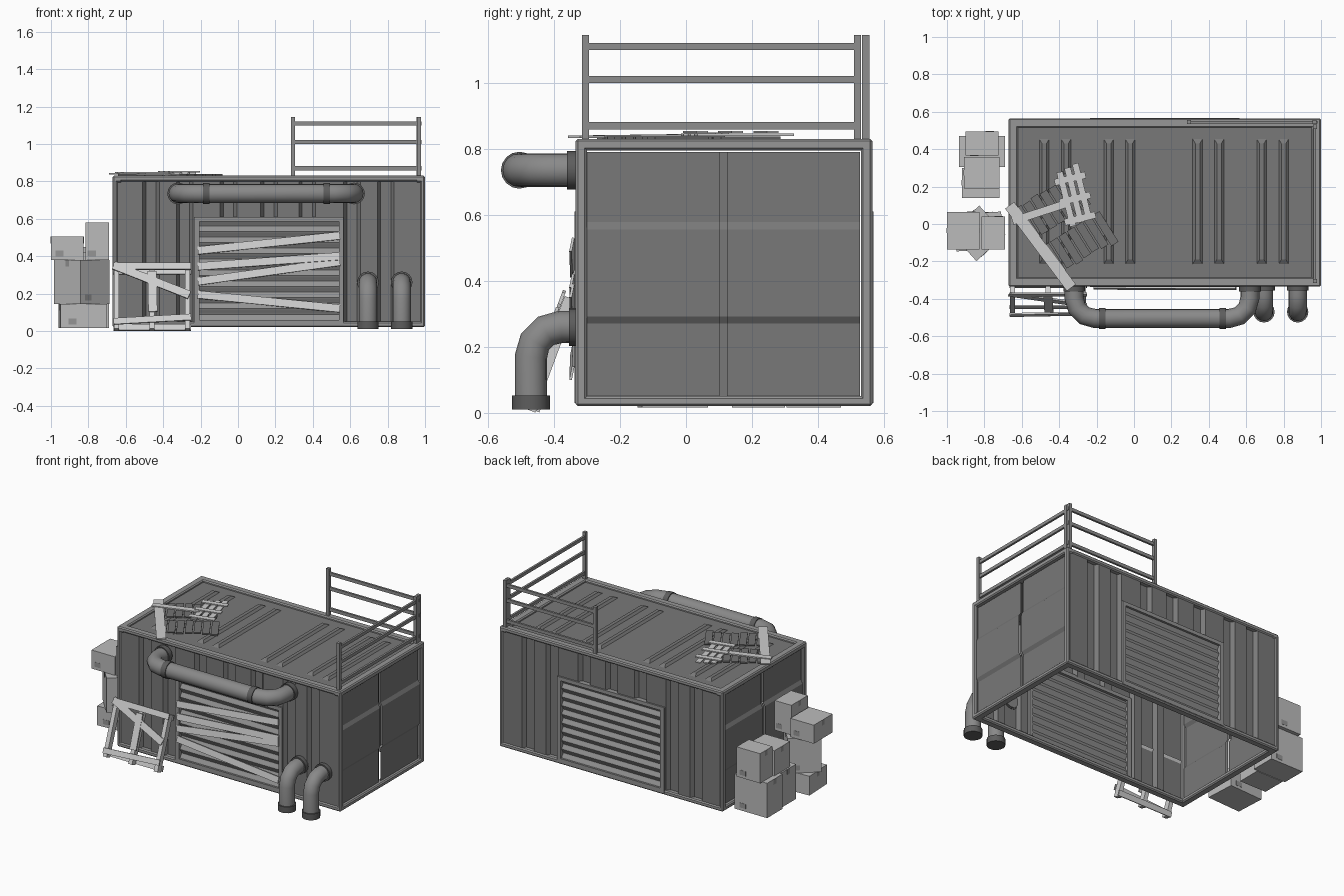
import bpy, bmesh, math, random
from mathutils import Vector as V, Matrix

if "Cube" in bpy.data.objects:
    bpy.data.objects.remove(bpy.data.objects["Cube"])

random.seed(4)
YC = 0.115  # middle of the container in y
XC = 0.165  # middle of the container in x


def material(name, v):
    m = bpy.data.materials.new(name)
    m.diffuse_color = (v, v, v, 1)
    m.use_nodes = True
    m.node_tree.nodes["Principled BSDF"].inputs["Base Color"].default_value = m.diffuse_color
    return m


WALL = material("wall grey", 0.19)
FRAME = material("frame grey", 0.31)
DOOR = material("shutter grey", 0.29)
PIPE = material("pipe grey", 0.25)
COLLAR = material("collar dark grey", 0.11)
RAIL = material("railing grey", 0.27)
WOOD = material("pale wood", 0.62)
OLDWOOD = material("dark wood", 0.17)
BOX = material("carton", 0.50)
LABEL = material("carton label", 0.30)


def finish(name, mat, bm, bevel=0, smooth=False):
    me = bpy.data.meshes.new(name)
    bm.to_mesh(me)
    bm.free()
    ob = bpy.data.objects.new(name, me)
    bpy.context.collection.objects.link(ob)
    me.materials.append(mat)
    if bevel:
        b = ob.modifiers.new("bevel", 'BEVEL')
        b.width, b.segments = bevel, 1
    if smooth:
        bpy.context.view_layer.objects.active = ob
        ob.select_set(True)
        bpy.ops.object.shade_smooth_by_angle(angle=math.radians(40))
        ob.select_set(False)
    return ob


def add_box(bm, c, s, rot=None):
    m = Matrix.Translation(c) @ (rot or Matrix()) @ Matrix.Diagonal((*s, 1))
    bmesh.ops.create_cube(bm, size=1, matrix=m)


def span(bm, lo, hi):
    lo, hi = V(lo), V(hi)
    add_box(bm, (lo + hi) / 2, hi - lo)


def plank(bm, a, b, w, t, n):
    a, b, n = V(a), V(b), V(n)
    x = (b - a).normalized()
    y = n.cross(x).normalized()
    rot = Matrix((x, y, x.cross(y))).transposed().to_4x4()
    add_box(bm, (a + b) / 2, ((b - a).length, w, t), rot)


def strip(bm, profile, d, flip=False):
    """Open profile swept along the vector d."""
    d = V(d)
    lo = [bm.verts.new(p) for p in profile]
    hi = [bm.verts.new(V(p) + d) for p in profile]
    for i in range(len(lo) - 1):
        q = [lo[i], lo[i + 1], hi[i + 1], hi[i]]
        bm.faces.new(q[::-1] if flip else q)


# container frame
bm = bmesh.new()
for y, s in ((-0.335, 1), (0.565, -1)):
    ys = sorted((y, y + s * 0.05))
    span(bm, (-0.67, ys[0], 0.80), (1, ys[1], 0.83))
    span(bm, (-0.67, ys[0], 0.02), (1, ys[1], 0.05))
for x, s in ((-0.67, 1), (1, -1)):
    xs = sorted((x, x + s * 0.05))
    span(bm, (xs[0], -0.335, 0.795), (xs[1], 0.565, 0.83))
    span(bm, (xs[0], -0.335, 0.02), (xs[1], 0.565, 0.05))
    xs = sorted((x, x + s * 0.025))
    for y in (-0.335, 0.53):
        span(bm, (xs[0], y, 0.02), (xs[1], y + 0.035, 0.83))
finish("container_frame", FRAME, bm, 0.007)

# corrugated long walls, shutters and shutter surrounds
bw, bd, bf = bmesh.new(), bmesh.new(), bmesh.new()
for s in (-1, 1):
    def Y(v):
        return YC + s * v

    def wall(x0, x1, z0, z1, grooves):
        pts = [(x0, Y(0.443), z0)]
        for g in grooves:
            for dx, v in ((-0.045, 0.443), (-0.027, 0.418), (0.027, 0.418), (0.045, 0.443)):
                pts.append((g + dx, Y(v), z0))
        pts.append((x1, Y(0.443), z0))
        strip(bw, pts, (0, 0, z1 - z0), s > 0)

    wall(-0.65, -0.23, 0.04, 0.81, (-0.465, -0.285))
    wall(0.56, 0.98, 0.04, 0.81, (0.61, 0.79))
    wall(-0.23, 0.56, 0.6, 0.81, (-0.05, 0.165, 0.37))
    n = 54
    prof = [(-0.205, Y(0.432 + 0.008 * math.cos(2 * math.pi * 9 * i / n)), 0.06 + 0.53 * i / n) for i in range(n + 1)]
    strip(bd, prof, (0.745, 0, 0), s < 0)
    ys = sorted((Y(0.42), Y(0.453)))
    for x0, x1, z0, z1 in ((-0.235, -0.205, 0.03, 0.61), (0.54, 0.565, 0.03, 0.61),
                           (-0.205, 0.54, 0.585, 0.61), (-0.205, 0.54, 0.03, 0.06)):
        span(bf, (x0, ys[0], z0), (x1, ys[1], z1))
finish("corrugated_walls", WALL, bw)
finish("roller_shutters", DOOR, bd, smooth=True)
finish("shutter_surrounds", DOOR, bf)

# roof sheet with raised ribs
bm = bmesh.new()
span(bm, (-0.63, -0.295, 0.803), (0.96, 0.525, 0.815))
for x in (-0.48, -0.363, -0.135, -0.02, 0.34, 0.455, 0.683, 0.80):
    rings = []
    for w, e, z in ((0.027, 0, 0.814), (0.012, 0.025, 0.828)):
        rings.append([bm.verts.new((x + a * w, 0.12 + b * (0.335 - e), z))
                      for a, b in ((-1, -1), (1, -1), (1, 1), (-1, 1))])
    bm.faces.new(rings[1])
    for i in range(4):
        j = (i + 1) % 4
        bm.faces.new((rings[0][i], rings[0][j], rings[1][j], rings[1][i]))
finish("roof", WALL, bm)

# end doors: two leaves each, with a raised middle band
bm = bmesh.new()
for s in (-1, 1):
    def leaf(y0, y1, off):
        prof = [(XC + s * (v - off), y0, z) for v, z in
                ((0.812, 0.05), (0.812, 0.27), (0.826, 0.292), (0.826, 0.556), (0.812, 0.578), (0.812, 0.79))]
        strip(bm, prof, (0, y1 - y0, 0), s > 0)
    leaf(-0.302, 0.102, 0)
    leaf(0.124, 0.527, 0)
    leaf(0.10, 0.126, 0.012)
finish("end_doors", WALL, bm)

# roof railing
bm = bmesh.new()
for x, y in ((0.295, 0.545), (0.965, 0.545), (0.967, 0.52), (0.967, -0.305)):
    add_box(bm, (x, y, 0.985), (0.022, 0.022, 0.32))
for z in (0.87, 1.01, 1.11):
    add_box(bm, (0.635, 0.545, z), (0.69, 0.014, 0.022))
    add_box(bm, (0.967, 0.11, z), (0.014, 0.84, 0.022))
finish("roof_railing", RAIL, bm)


def bend(p, a, b, r, n=3):
    """Points of a quarter bend at corner p, arriving from side a, leaving to side b."""
    p, a, b = V(p), V(a), V(b)
    return [p + a * r * (1 - math.sin(t)) + b * r * (1 - math.cos(t))
            for t in (math.pi / 2 * i / n for i in range(n + 1))]


def tube(name, pts, r, mat):
    cu = bpy.data.curves.new(name, 'CURVE')
    cu.dimensions, cu.bevel_depth, cu.bevel_resolution, cu.use_fill_caps = '3D', r, 6, True
    sp = cu.splines.new('POLY')
    sp.points.add(len(pts) - 1)
    for q, p in zip(sp.points, pts):
        q.co = (*p, 1)
    ob = bpy.data.objects.new(name, cu)
    bpy.context.collection.objects.link(ob)
    cu.materials.append(mat)
    bpy.context.view_layer.objects.active = ob
    ob.select_set(True)
    bpy.ops.object.convert(target='MESH')
    bpy.ops.object.shade_smooth_by_angle(angle=math.radians(40))
    bpy.context.object.select_set(False)


# long upper pipe with collars
L, R, PY, PZ = -0.32, 0.62, -0.505, 0.735
tube("upper_pipe", [V((L, -0.32, PZ))] + bend((L, PY, PZ), (0, 1, 0), (1, 0, 0), 0.11)
     + bend((R, PY, PZ), (-1, 0, 0), (0, 1, 0), 0.11) + [V((R, -0.32, PZ))], 0.051, PIPE)
for x in (-0.17, 0.475):
    tube("pipe_collar", [(x - 0.018, PY, PZ), (x + 0.018, PY, PZ)], 0.056, COLLAR)
for x in (L, R):
    tube("pipe_flange", [(x, -0.36, PZ), (x, -0.325, PZ)], 0.058, COLLAR)
# two down pipes
for x in (0.695, 0.875):
    tube("down_pipe", [V((x, -0.32, 0.26))] + bend((x, -0.47, 0.26), (0, 1, 0), (0, 0, -1), 0.09)
         + [V((x, -0.47, 0.02))], 0.049, PIPE)
    tube("down_pipe_cap", [(x, -0.47, 0.01), (x, -0.47, 0.052)], 0.057, COLLAR)
    tube("down_pipe_flange", [(x, -0.355, 0.26), (x, -0.325, 0.26)], 0.058, COLLAR)

# planks nailed over the front shutter
bm = bmesh.new()
for z0, z1 in ((0.43, 0.51), (0.345, 0.40), (0.265, 0.37), (0.195, 0.12)):
    plank(bm, (-0.215, -0.343, z0), (0.545, -0.346, z1), 0.042, 0.008, (0, -1, 0.2))
finish("shutter_planks", WOOD, bm)

# broken pallet leaning against the front
UP = V((0, 0.13, 0.35)).normalized()
OUT = V((0, -0.35, 0.13)).normalized()


def lean(x, v, o=0.0):
    return V((x, -0.478, 0.0)) + UP * v + OUT * o


bm = bmesh.new()
for x in (-0.65, -0.46, -0.27):
    plank(bm, lean(x, 0.008), lean(x, 0.37), 0.028, 0.04, OUT)
for x0, v0, x1, v1, w in ((-0.665, 0.36, -0.25, 0.36, 0.038), (-0.665, 0.045, -0.25, 0.07, 0.035),
                          (-0.665, 0.365, -0.26, 0.195, 0.045)):
    plank(bm, lean(x0, v0, 0.026), lean(x1, v1, 0.026), w, 0.01, OUT)
plank(bm, lean(-0.455, 0.10, 0.028), lean(-0.46, 0.33, 0.028), 0.048, 0.01, OUT)
for v in (0.03, 0.35):
    plank(bm, lean(-0.665, v, -0.026), lean(-0.25, v, -0.026), 0.035, 0.01, OUT)
finish("leaning_pallet", WOOD, bm)

# wood debris on the roof: old dark slats, then paler planks
bm = bmesh.new()
d, n = V((0.53, -0.85, 0)), V((0.85, 0.53, 0))
for i in range(-3, 4):
    c = V((-0.35, -0.01, 0.834)) + n * 0.053 * i
    k = random.uniform(-0.015, 0.015)
    plank(bm, c + d * 0.02, c + d * (0.2 + k), 0.045, 0.008, (0, 0, 1))
    c += V((-0.035, 0.02, 0))
    plank(bm, c - d * (0.2 + k), c + d * 0.0, 0.045, 0.008, (0, 0, 1))
finish("roof_dark_slats", OLDWOOD, bm)
bm = bmesh.new()
plank(bm, (-0.665, 0.10, 0.842), (-0.335, -0.34, 0.836), 0.06, 0.008, (0, 0, 1))
plank(bm, (-0.65, 0.015, 0.846), (-0.36, 0.11, 0.846), 0.042, 0.008, (0, 0, 1))
d, n = V((0.24, -0.97, 0)), V((0.97, 0.24, 0))
c = V((-0.32, 0.155, 0.843))
for i in (-1, 0, 1):
    plank(bm, c + n * 0.046 * i - d * (0.15 + 0.012 * i), c + n * 0.046 * i + d * (0.15 - 0.01 * i), 0.034, 0.007, (0, 0, 1))
for v in (-0.09, 0.02, 0.13):
    plank(bm, c + d * v - n * 0.085 + V((0, 0, 0.008)), c + d * v + n * 0.085 + V((0, 0, 0.008)), 0.036, 0.007, (0, 0, 1))
finish("roof_pale_planks", WOOD, bm)

# cartons: x0, x1, y0, y1, z0, z1, turn in degrees
cartons = [(-0.955, -0.705, -0.14, 0.06, 0.015, 0.145, 3), (-0.94, -0.73, -0.155, 0.055, 0.145, 0.38, 42),
           (-0.815, -0.69, -0.135, 0.04, 0.38, 0.58, 0), (-1.0, -0.825, -0.135, 0.065, 0.38, 0.505, 0),
           (-0.935, -0.69, 0.305, 0.47, 0.015, 0.25, 0), (-0.92, -0.72, 0.14, 0.30, 0.015, 0.25, 0),
           (-0.90, -0.725, 0.365, 0.495, 0.25, 0.45, 0), (-0.91, -0.72, 0.19, 0.358, 0.25, 0.42, 0)]
bm, bl = bmesh.new(), bmesh.new()
for x0, x1, y0, y1, z0, z1, deg in cartons:
    c = V(((x0 + x1) / 2, (y0 + y1) / 2, (z0 + z1) / 2))
    s = V((x1 - x0, y1 - y0, z1 - z0))
    rot = Matrix.Rotation(math.radians(deg), 4, 'Z')
    add_box(bm, c, s, rot)
    # label low on front and back, tape tabs on the two sides
    for k in (-1, 1):
        o = V((k * s.x * 0.24, k * s.y / 2, -s.z / 2 + 0.035))
        add_box(bl, c + rot @ o, (0.045, 0.003, 0.032), rot)
        o = V((k * s.x / 2, 0, s.z / 2 - 0.018))
        add_box(bl, c + rot @ o, (0.003, 0.028, 0.036), rot)
finish("cartons", BOX, bm)
finish("carton_labels", LABEL, bl)
